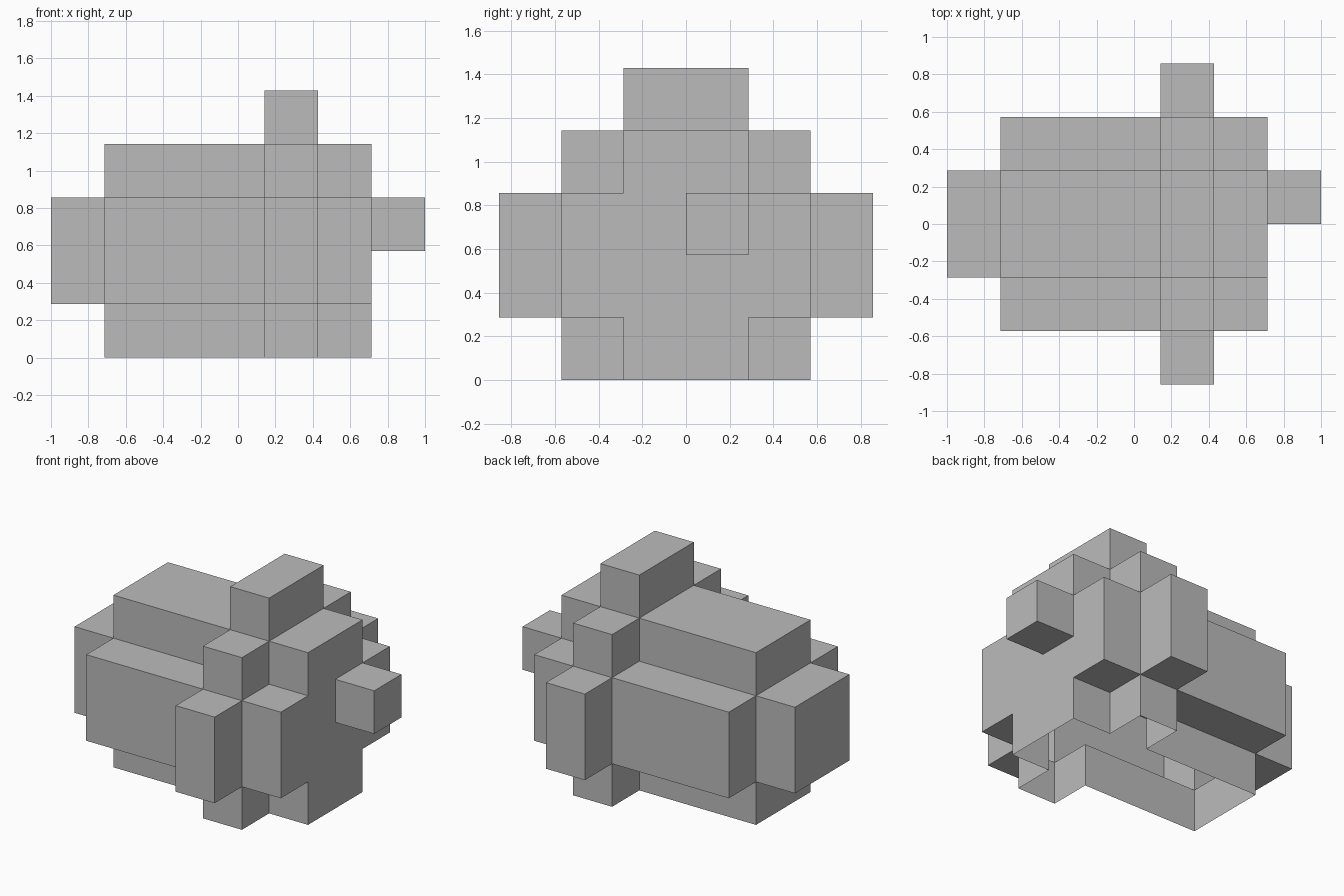
import bpy
import bmesh
from itertools import product
from mathutils import Vector

cube = bpy.data.objects.get("Cube")
if cube:
    bpy.data.objects.remove(cube, do_unlink=True)

CELL = 2 / 7                      # edge of one block
ORIGIN = Vector((3.5, 3, 0))      # block-grid point placed at the world origin

grey = bpy.data.materials.new("plain grey")
grey.use_nodes = True
colour = (0.5, 0.5, 0.5, 1)
grey.diffuse_color = colour
grey.node_tree.nodes["Principled BSDF"].inputs["Base Color"].default_value = colour


def box(xs, ys, zs):
    """Set of unit blocks filling three grid ranges."""
    return set(product(range(*xs), range(*ys), range(*zs)))


# Long hull with a plus-shaped cross-section
hull = box((1, 6), (1, 5), (1, 3)) | box((1, 6), (2, 4), (0, 4))
# Band standing one block proud of the hull, with a raised crest
band = (box((4, 5), (0, 6), (1, 3)) | box((4, 5), (1, 5), (0, 4))
        | box((4, 5), (2, 4), (4, 5))) - hull

parts = {
    "hull": hull,
    "raised_band": band,
    "end_block": box((0, 1), (2, 4), (1, 3)),
    "side_knob": box((6, 7), (3, 4), (2, 3)),
}
solid = set().union(*parts.values())


def build_skin(name, cells):
    """Outer faces of the blocks, hollow inside and open at the ground."""
    bm = bmesh.new()
    for cell in cells:
        centre = Vector(cell) + Vector((0.5, 0.5, 0.5))
        for axis, sign in product(range(3), (-1, 1)):
            normal = Vector((0, 0, 0))
            normal[axis] = sign
            neighbour = tuple(int(c + n) for c, n in zip(cell, normal))
            if neighbour in solid or neighbour[2] < 0:
                continue
            u = Vector((0, 0, 0))
            u[(axis + 1) % 3] = 0.5
            v = normal.cross(u)
            mid = centre + normal / 2
            corners = (mid - u - v, mid + u - v, mid + u + v, mid - u + v)
            bm.faces.new([bm.verts.new((p - ORIGIN) * CELL) for p in corners])
    bmesh.ops.remove_doubles(bm, verts=bm.verts, dist=0.001)
    bmesh.ops.dissolve_limit(bm, angle_limit=0.01, verts=bm.verts, edges=bm.edges)
    mesh = bpy.data.meshes.new(name)
    bm.to_mesh(mesh)
    bm.free()
    mesh.materials.append(grey)
    bpy.context.collection.objects.link(bpy.data.objects.new(name, mesh))


for part_name, part_cells in parts.items():
    build_skin(part_name, part_cells)
